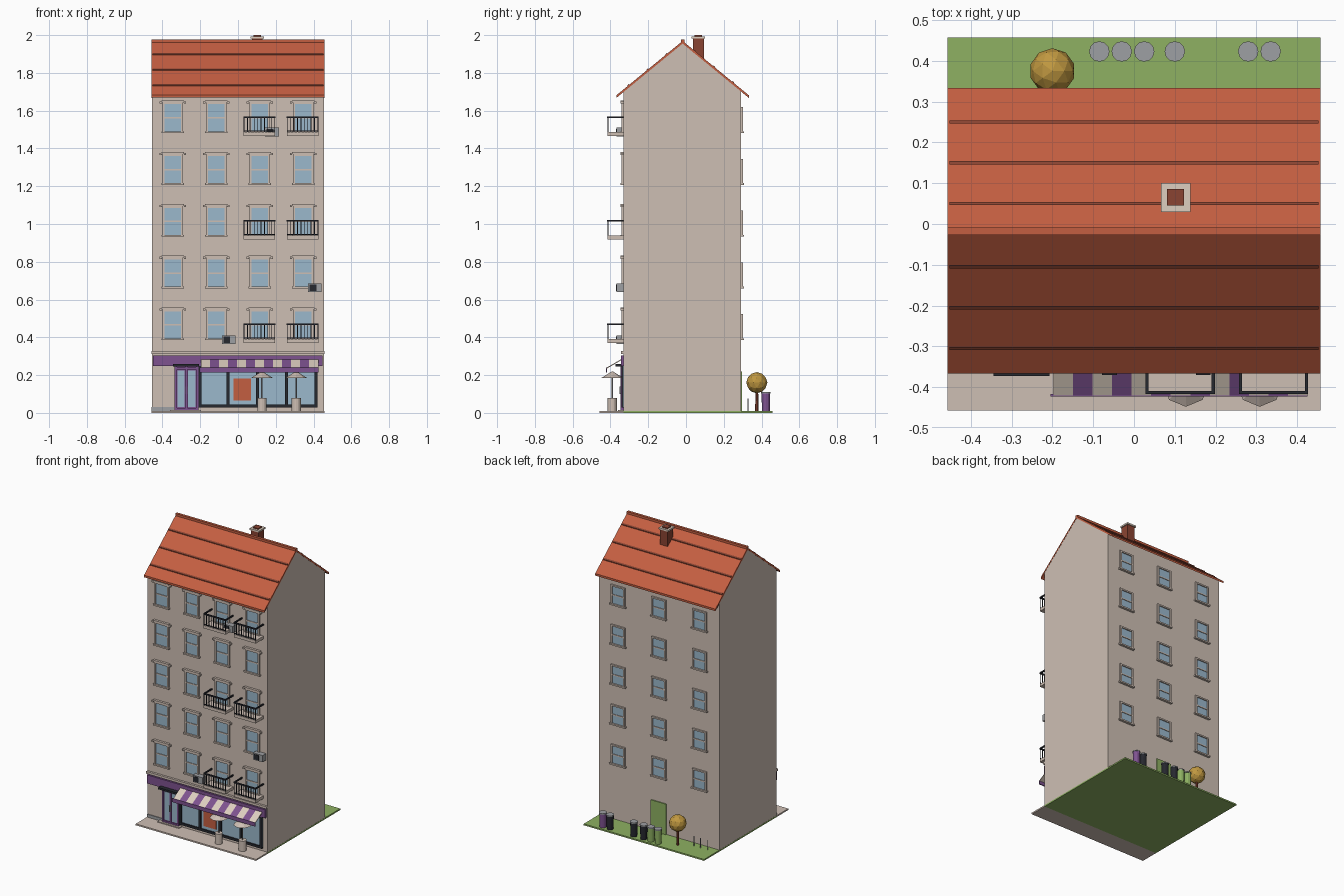
import bpy, bmesh, math
from mathutils import Matrix, Vector

if "Cube" in bpy.data.objects:
    bpy.data.objects.remove(bpy.data.objects["Cube"])


def lin(c):
    c /= 255
    return c / 12.92 if c <= 0.04045 else ((c + 0.055) / 1.055) ** 2.4


def material(name, r, g, b):
    m = bpy.data.materials.new(name)
    m.diffuse_color = (lin(r), lin(g), lin(b), 1)
    m.use_nodes = True
    m.node_tree.nodes["Principled BSDF"].inputs["Base Color"].default_value = m.diffuse_color
    return m


WALL = material("wall beige", 206, 191, 180)
CREAM = material("cream", 222, 207, 192)
ROOF = material("terracotta", 196, 94, 65)
BRICK = material("brick brown", 138, 68, 50)
PURPLE = material("purple", 126, 82, 144)
DARK = material("charcoal", 38, 40, 47)
GLASS = material("glass blue", 155, 184, 204)
GREEN = material("grass green", 142, 177, 98)
GOLD = material("autumn gold", 192, 152, 64)
GREY = material("metal grey", 158, 160, 163)


def finish(name, bm, *mats):
    bmesh.ops.recalc_face_normals(bm, faces=bm.faces)
    me = bpy.data.meshes.new(name)
    bm.to_mesh(me)
    bm.free()
    for m in mats:
        me.materials.append(m)
    ob = bpy.data.objects.new(name, me)
    bpy.context.collection.objects.link(ob)
    return ob


def boxes(name, mat, items):
    """Each item is (x0, x1, y0, y1, z0, z1)."""
    bm = bmesh.new()
    for x0, x1, y0, y1, z0, z1 in items:
        mx = (Matrix.Translation(((x0 + x1) / 2, (y0 + y1) / 2, (z0 + z1) / 2))
              @ Matrix.Diagonal((x1 - x0, y1 - y0, z1 - z0, 1)))
        bmesh.ops.create_cube(bm, size=1, matrix=mx)
    return finish(name, bm, mat)


def cones(name, mat, items, sides=16):
    """Each item is (x, y, z0, z1, bottom radius, top radius)."""
    bm = bmesh.new()
    for x, y, z0, z1, r0, r1 in items:
        bmesh.ops.create_cone(bm, cap_ends=True, segments=sides, radius1=r0, radius2=r1,
                              depth=z1 - z0, matrix=Matrix.Translation((x, y, (z0 + z1) / 2)))
    return finish(name, bm, mat)


def extrude_x(name, mat, profile, x0, x1):
    """Sweep a closed (y, z) profile along x."""
    bm = bmesh.new()
    f = bm.faces.new([bm.verts.new((x0, y, z)) for y, z in profile])
    new = bmesh.ops.extrude_face_region(bm, geom=[f])["geom"]
    bmesh.ops.translate(bm, vec=(x1 - x0, 0, 0),
                        verts=[v for v in new if isinstance(v, bmesh.types.BMVert)])
    return finish(name, bm, mat)


W, FRONT, BACK, RIDGE_Y = 0.457, -0.33, 0.29, -0.018
SLOPE, RIDGE_Z = 0.82, 1.969


def roof_z(y):
    return RIDGE_Z - SLOPE * abs(y - RIDGE_Y)


# Ground
boxes("pavement", WALL, [(-W, W, -W, FRONT, 0, 0.01)])
boxes("lawn", GREEN, [(-W, W, FRONT, W, 0, 0.01)])

# House body and roof
t = 0.014
extrude_x("house_body", WALL, [(FRONT, 0.01), (BACK, 0.01), (BACK, roof_z(BACK) - t),
                               (RIDGE_Y, RIDGE_Z - t), (FRONT, roof_z(FRONT) - t)], -W + .001, W - .001)
ya, yb = -0.367, 0.333
extrude_x("roof", ROOF, [(ya, roof_z(ya)), (RIDGE_Y, RIDGE_Z), (yb, roof_z(yb)),
                         (yb, roof_z(yb) - t), (RIDGE_Y, RIDGE_Z - t), (ya, roof_z(ya) - t)], -W, W)
for i, y in enumerate((-0.305, -0.205, -0.105, 0.05, 0.15, 0.25)):
    extrude_x(f"roof_batten_{i + 1}", BRICK,
              [(y - .004, roof_z(y - .004) - .002), (y - .004, roof_z(y - .004) + .005),
               (y + .004, roof_z(y + .004) + .005), (y + .004, roof_z(y + .004) - .002)], -.452, .452)
boxes("ridge_cap", ROOF, [(-W, W, RIDGE_Y - .009, RIDGE_Y + .009, 1.955, 1.977)])

# Chimney
boxes("chimney", BRICK, [(.073, .131, .036, .094, 1.85, 1.983), (.081, .122, .045, .086, 1.983, 2.0)])
boxes("chimney_cap", CREAM, [(.066, .138, .03, .1, 1.982, 1.993)])

# Windows
frames, glass, trim = [], [], []
floors = [0.395 + 0.274 * k for k in range(5)]


def window(x, z, h, wall, s, fancy):
    def add(dst, xa, xb, za, zb, d):
        dst.append((x + xa, x + xb, min(wall, wall + s * d), max(wall, wall + s * d), z + za, z + zb))
    for e in (-1, 1):
        xa, xb = sorted((e * .043, e * .054))
        add(frames, xa, xb, 0, h, .011)
    add(frames, -.054, .054, h, h + .01, .011)
    add(glass, -.043, .043, 0, h, .004)
    add(frames, -.043, .043, h * .5 - .004, h * .5 + .004, .008)
    add(trim, -.06, .06, -.01, 0, .016)
    if fancy:
        add(trim, -.06, .06, .153, .164, .016)
        for e in (-.064, .064):
            add(trim, e - .006, e + .006, .147, .158, .016)


for z in floors:
    for x in (-.345, -.115, .115, .345):
        window(x, z, .143, FRONT, -1, True)
    for x in (-.31, 0, .31):
        window(x, z, .118, BACK, 1, False)
boxes("window_frames", WALL, frames)
boxes("window_glass", GLASS, glass)
boxes("window_trim", WALL, trim)

# Balconies with railings
slabs, rails = [], []
for z in floors[::2]:
    for x in (.113, .342):
        b = z - .004
        slabs.append((x - .083, x + .083, -.415, FRONT, b - .02, b))
        rails.append((x - .085, x + .085, -.417, -.409, b + .074, b + .083))
        rails.append((x - .083, x + .083, -.415, -.41, b + .004, b + .008))
        for e in (-.081, .081):
            rails.append((x + e - .004, x + e + .004, -.412, FRONT, b + .074, b + .083))
        for i in range(10):
            p = x - .081 + i * .018
            rails.append((p - .002, p + .002, -.415, -.411, b, b + .078))
boxes("balcony_slabs", WALL, slabs)
boxes("balcony_railings", DARK, rails)

# Air conditioners
acs = [(.18, 1.487), (.407, .662), (-.05, .387)]
boxes("air_conditioners", GREY, [(x - .036, x + .036, -.367, FRONT, z - .023, z + .023) for x, z in acs])
boxes("air_conditioner_fans", DARK, [(x - .028, x + .008, -.37, -.366, z - .017, z + .017) for x, z in acs])

# Shop front
boxes("cornice", WALL, [(-W, W, -.345, FRONT, .312, .328)])
boxes("plinth", GREY, [(-W, -.34, -.335, FRONT, .01, .03)])
boxes("fascia", PURPLE, [(-.45, .448, -.345, FRONT, .247, .305)])
boxes("shop_glass", GLASS, [(-.208, .42, -.334, FRONT, .03, .25)])
boxes("shop_frame", DARK,
      [(x - .008, x + .008, -.342, FRONT, .03, .25) for x in (-.2, -.052, .103, .258, .412)]
      + [(-.208, .42, -.342, FRONT, .028, .044), (-.208, .42, -.342, FRONT, .235, .25)])
boxes("shop_poster", ROOF, [(-.024, .07, -.338, -.333, .065, .182)])

# Shop door
boxes("door_frame", PURPLE, [(-.336, -.21, -.338, FRONT, .01, .245)]
      + [(x - .006, x + .006, -.346, FRONT, .01, .245) for x in (-.33, -.273, -.216)]
      + [(-.336, -.21, -.346, FRONT, z, z + .014) for z in (.012, .229)])
boxes("door_glass", GLASS, [(-.321, -.282, -.341, -.337, .032, .225), (-.264, -.225, -.341, -.337, .032, .225)])
boxes("door_handles", GREY, [(x - .002, x + .002, -.351, -.345, .1, .14) for x in (-.277, -.269)])
boxes("door_canopy", DARK, [(-.345, -.207, -.373, FRONT, .245, .258)])
boxes("door_step", WALL, [(-.36, -.195, -.36, FRONT, .01, .016)])

# Striped awning with valance
bm = bmesh.new()
n, ax0, ax1 = 13, -.197, .425
prof = [(FRONT, .292), (-.42, .24), (-.42, .234), (FRONT, .286)]
rings = [[bm.verts.new((ax0 + (ax1 - ax0) * i / n, y, z)) for y, z in prof] for i in range(n + 1)]
for i in range(n):
    for j in range(4):
        a, b = rings[i], rings[i + 1]
        bm.faces.new((a[j], b[j], b[(j + 1) % 4], a[(j + 1) % 4])).material_index = i % 2
for r in (rings[0], rings[-1]):
    bm.faces.new(r)
finish("awning", bm, CREAM, PURPLE)
boxes("awning_valance", PURPLE, [(ax0 - .008, ax1, -.423, -.417, .214, .24)])

# Cafe tables and parasols
spots = [(.127, -.39), (.308, -.39)]
cones("cafe_tables", WALL, [(x, y, .01, .08, .025, .025) for x, y in spots])
cones("parasol_poles", GREY, [(x, y, .08, .21, .004, .004) for x, y in spots], 8)
parasols = cones("parasol_canopies", WALL, [(x, y, .185, .22, .058, .002) for x, y in spots], 8)

# Back door
boxes("back_door", GREEN, [(-.055, .06, BACK, .297, .01, .22)])

# Bins
bin_y = .423
for colour, mat, xs in (("purple", PURPLE, (.335,)), ("dark", DARK, (.28, .1, .025)),
                        ("green", GREEN, (-.03, -.085))):
    cones(f"{colour}_bins", mat, [(x, bin_y, .01, .103, .021, .023) for x in xs], 12)
cones("bin_lids", GREY, [(x, bin_y, .103, .11, .025, .025)
                         for x in (.335, .28, .1, .025, -.03, -.085)], 12)

# Tree and garden stakes
cones("tree_trunk", BRICK, [(-.2, .375, .01, .13, .009, .007)], 8)
bm = bmesh.new()
bmesh.ops.create_icosphere(bm, subdivisions=2, radius=.056, matrix=Matrix.Translation((-.2, .375, .16)))
finish("tree_crown", bm, GOLD)
cones("garden_stakes", GREY, [(x, .328, .01, .075, .003, .003) for x in (-.29, -.34, -.395)], 6)
